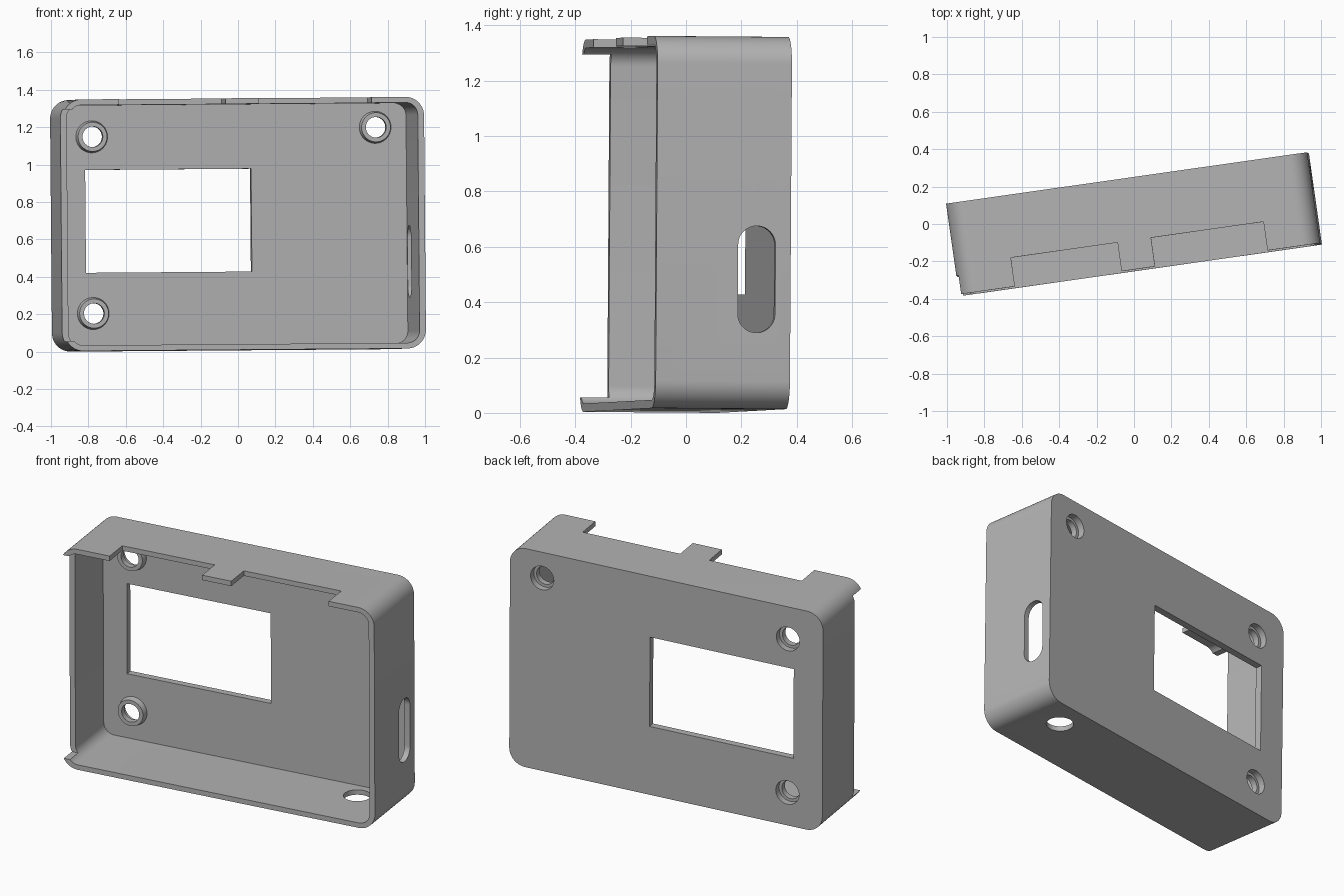
import bpy, bmesh, math
from mathutils import Matrix, Vector

if "Cube" in bpy.data.objects:
    bpy.data.objects.remove(bpy.data.objects["Cube"], do_unlink=True)

# Overall case size, wall thicknesses and corner radius
W, D, H = 1.95, 0.49, 1.345
SIDE, LID, BACK, R = 0.034, 0.03, 0.042, 0.1
INNER_Y = D / 2 - BACK

grey = bpy.data.materials.new("plain_grey")
grey.use_nodes = True
grey.diffuse_color = (0.45, 0.45, 0.45, 1)
grey.node_tree.nodes["Principled BSDF"].inputs["Base Color"].default_value = grey.diffuse_color


def rounded(w, h, r, steps=12):
    """Outline of a rounded rectangle; a circle or slot when r is half a side."""
    if r == 0:
        return [(w/2, h/2), (-w/2, h/2), (-w/2, -h/2), (w/2, -h/2)]
    pts = []
    for q, (sx, sy) in enumerate([(1, 1), (-1, 1), (-1, -1), (1, -1)]):
        for i in range(steps + 1):
            a = math.pi / 2 * (q + i / steps)
            p = (sx * (w/2 - r) + r * math.cos(a), sy * (h/2 - r) + r * math.sin(a))
            if not pts or math.dist(p, pts[-1]) > 1e-5:
                pts.append(p)
    if math.dist(pts[0], pts[-1]) < 1e-5:
        pts.pop()
    return pts


def prism(name, w, h, r, a, b, axis, centre=(0, 0), taper=1):
    """Extrude a rounded rectangle from a to b along an axis."""
    def place(u, v, t):
        u, v = u + centre[0], v + centre[1]
        return {"X": (t, u, v), "Y": (u, t, v), "Z": (u, v, t)}[axis]
    bm = bmesh.new()
    out = rounded(w, h, r)
    n = len(out)
    lo = [bm.verts.new(place(u, v, a)) for u, v in out]
    hi = [bm.verts.new(place(u * taper, v * taper, b)) for u, v in out]
    bm.faces.new(lo)
    bm.faces.new(hi)
    for i in range(n):
        bm.faces.new((lo[i], lo[(i+1) % n], hi[(i+1) % n], hi[i]))
    bmesh.ops.recalc_face_normals(bm, faces=bm.faces)
    mesh = bpy.data.meshes.new(name)
    bm.to_mesh(mesh)
    bm.free()
    mesh.materials.append(grey)
    ob = bpy.data.objects.new(name, mesh)
    bpy.context.collection.objects.link(ob)
    return ob


def combine(target, tool, operation="DIFFERENCE"):
    mod = target.modifiers.new("cut", "BOOLEAN")
    mod.operation, mod.object, mod.solver = operation, tool, "EXACT"
    bpy.context.view_layer.objects.active = target
    bpy.ops.object.modifier_apply(modifier=mod.name)
    bpy.data.objects.remove(tool, do_unlink=True)


# Open tray: rounded block hollowed from the front
case = prism("case_shell", W, H, R, -D/2, D/2, "Y")
combine(case, prism("cavity", W - 2*SIDE, H - 2*LID, R - SIDE, -D, INNER_Y, "Y"))

# Screw bosses, each with a through hole and a counterbore from the back
for x, z in [(-0.757, 0.475), (0.774, 0.514), (-0.757, -0.47)]:
    combine(case, prism("boss", 0.18, 0.18, 0.09, INNER_Y + 0.02, INNER_Y - 0.035, "Y",
                        (x, z), 0.87), "UNION")
    combine(case, prism("screw_hole", 0.11, 0.11, 0.055, 0, D, "Y", (x, z)))
    combine(case, prism("counterbore", 0.145, 0.145, 0.0725, D/2 - 0.04, D, "Y", (x, z)))

# Display window in the back panel
combine(case, prism("window", 0.896, 0.55, 0, 0, D, "Y", (-0.346, 0.023)))

# Slot in the left side wall and round hole in the floor
combine(case, prism("side_slot", 0.136, 0.386, 0.068, 0.9, 1.1, "X", (0.121, -0.205)))
combine(case, prism("floor_hole", 0.154, 0.154, 0.077, -0.8, -0.6, "Z", (0.70, 0.08)))

# Shortened right wall
combine(case, prism("wall_cut", 0.3, 1.24, 0, -D, -0.144, "Y", (-1.05, 0)))

# Two notches in the top wall, leaving three tabs
for x0, x1 in [(-0.672, -0.096), (0.085, 0.692)]:
    combine(case, prism("notch", x1 - x0, 0.3, 0, -D, -D/2 + 0.155, "Y",
                        ((x0 + x1) / 2, H / 2)))

# Resting pose: turned and tilted slightly, then centred on the ground
turn = (Matrix.Rotation(math.radians(8.1), 4, "Z")
        @ Matrix.Rotation(math.radians(-0.44), 4, "Y")
        @ Matrix.Rotation(math.radians(-0.43), 4, "X"))
case.data.transform(turn)
low = [min(v.co[i] for v in case.data.vertices) for i in range(3)]
high = [max(v.co[i] for v in case.data.vertices) for i in range(3)]
case.data.transform(Matrix.Translation(
    Vector((-(low[0] + high[0]) / 2, -(low[1] + high[1]) / 2, -low[2]))))

bpy.ops.object.select_all(action="DESELECT")
case.select_set(True)
bpy.context.view_layer.objects.active = case
bpy.ops.object.shade_smooth_by_angle(angle=math.radians(30))
